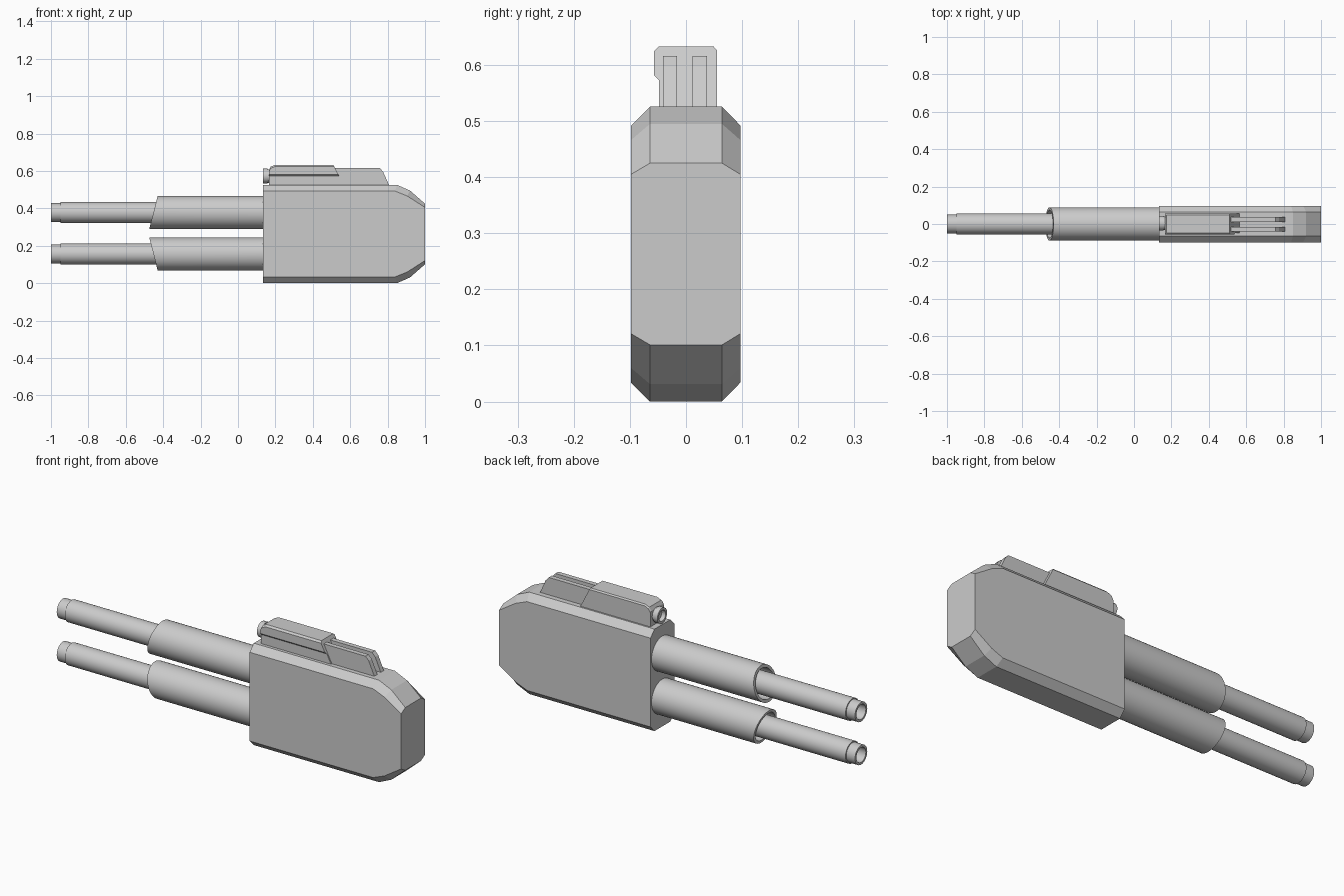
import bpy, bmesh, math

if "Cube" in bpy.data.objects:
    bpy.data.objects.remove(bpy.data.objects["Cube"])


def finish(bm, name):
    bmesh.ops.recalc_face_normals(bm, faces=bm.faces)
    me = bpy.data.meshes.new(name)
    bm.to_mesh(me)
    bm.free()
    ob = bpy.data.objects.new(name, me)
    bpy.context.collection.objects.link(ob)
    return ob


def loft(name, sections):
    """Join matching XZ outlines placed at successive y values: [(y, [(x, z)...])...]."""
    bm = bmesh.new()
    rings = [[bm.verts.new((x, y, z)) for x, z in pts] for y, pts in sections]
    n = len(rings[0])
    for a, b in zip(rings, rings[1:]):
        for i in range(n):
            j = (i + 1) % n
            bm.faces.new((a[i], a[j], b[j], b[i]))
    bm.faces.new(rings[0])
    bm.faces.new(rings[-1][::-1])
    return finish(bm, name)


def lathe(name, profile, y, z, seg=32, slant=0.0, slant_before=-9.0):
    """Revolve a closed (x, radius) profile about an x-axis line; optionally slant the muzzle end."""
    bm = bmesh.new()
    rings = []
    for i in range(seg):
        a = 2 * math.pi * i / seg
        ring = []
        for x, r in profile:
            dz = r * math.sin(a)
            sx = x + slant * dz if x < slant_before else x
            ring.append(bm.verts.new((sx, y + r * math.cos(a), z + dz)))
        rings.append(ring)
    n = len(profile)
    for i in range(seg):
        a, b = rings[i], rings[(i + 1) % seg]
        for k in range(n):
            m = (k + 1) % n
            bm.faces.new((a[k], a[m], b[m], b[k]))
    ob = finish(bm, name)
    ob.data.shade_smooth()
    ob.data.set_sharp_from_angle(angle=math.radians(30))
    return ob


# Main housing: full-height middle, lowered outline at the side faces
MID = 0.263


def body_outline(upper):
    return ([(x, MID + h) for x, h in upper] +
            [(x, MID - h) for x, h in reversed(upper)])


inner = body_outline([(0.135, 0.263), (0.85, 0.263), (0.92, 0.232), (1.0, 0.162)])
outer = body_outline([(0.135, 0.229), (0.84, 0.229), (0.905, 0.203), (1.0, 0.142)])
loft("main_housing", [(-0.098, outer), (-0.064, inner), (0.064, inner), (0.097, outer)])

# Twin barrels with slanted outer sleeves
for label, z, s in (("upper", 0.378, 1), ("lower", 0.156, -1)):
    lathe(label + "_sleeve",
          [(0.15, 0.0885), (-0.452, 0.0885), (-0.452, 0.074), (0.15, 0.074)],
          0, z, 40, s * 0.254, -0.3)
    lathe(label + "_barrel",
          [(0.15, 0.056), (-0.95, 0.056), (-0.95, 0.050), (-1.0, 0.050),
           (-1.0, 0.038), (-0.80, 0.038), (-0.80, 0.001), (0.15, 0.001)], 0, z)

# Sight housing: lower block and overhanging upper cover
def back_x(z):
    return 0.51 + (0.633 - z) * 0.51


lower = [(0.165, 0.515), (0.165, 0.578), (back_x(0.578), 0.578), (back_x(0.515), 0.515)]
loft("sight_base", [(-0.048, lower), (0.055, lower)])


def cover(bottom, top):
    return [(0.165, bottom), (0.165, top - 0.028), (0.175, top - 0.010), (0.198, top),
            (back_x(top), top), (back_x(bottom), bottom)]


loft("sight_cover", [(-0.057, cover(0.582, 0.624)), (-0.048, cover(0.573, 0.633)),
                     (0.049, cover(0.573, 0.633)), (0.055, cover(0.573, 0.626))])

# Sight lens tube
lathe("sight_lens_tube",
      [(0.18, 0.036), (0.158, 0.036), (0.158, 0.040), (0.133, 0.040),
       (0.133, 0.028), (0.155, 0.028), (0.155, 0.001), (0.18, 0.001)], 0.004, 0.573, 24)

# Twin rear fins and the low web between them
fin = [(0.48, 0.515), (0.48, 0.616), (0.757, 0.616), (0.775, 0.597), (0.812, 0.515)]
for label, y0, y1 in (("front", -0.041, -0.016), ("back", 0.012, 0.037)):
    loft(label + "_fin", [(y0, fin), (y1, fin)])
